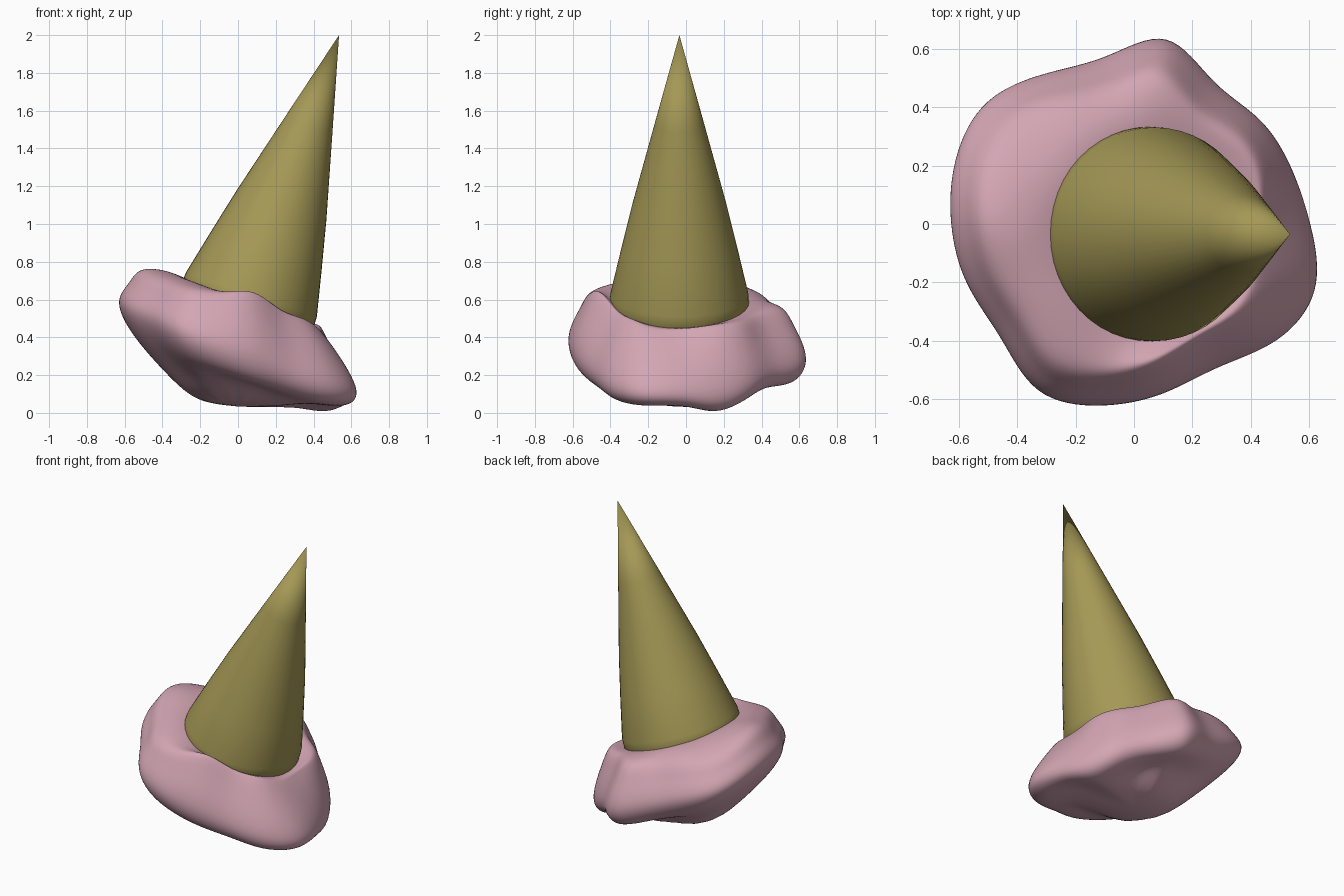
import bpy, bmesh, math
from mathutils import Vector

cube = bpy.data.objects.get("Cube")
if cube:
    bpy.data.objects.remove(cube)


def material(name, rgb):
    m = bpy.data.materials.new(name)
    m.use_nodes = True
    m.diffuse_color = (*rgb, 1)
    m.node_tree.nodes["Principled BSDF"].inputs["Base Color"].default_value = (*rgb, 1)
    return m


def loft(name, rings, mat, tip=None):
    """Skin equal-sized rings; close the ends with a cap, or a tip on the last."""
    bm = bmesh.new()
    loops = [[bm.verts.new(p) for p in ring] for ring in rings]
    n = len(loops[0])
    for a, b in zip(loops, loops[1:]):
        for i in range(n):
            j = (i + 1) % n
            bm.faces.new((a[i], a[j], b[j], b[i]))
    bm.faces.new(loops[0][::-1])
    if tip is None:
        bm.faces.new(loops[-1])
    else:
        top = bm.verts.new(tip)
        for i in range(n):
            bm.faces.new((loops[-1][i], loops[-1][(i + 1) % n], top))
    bmesh.ops.recalc_face_normals(bm, faces=bm.faces)
    mesh = bpy.data.meshes.new(name)
    bm.to_mesh(mesh)
    bm.free()
    mesh.materials.append(mat)
    for p in mesh.polygons:
        p.use_smooth = True
    ob = bpy.data.objects.new(name, mesh)
    bpy.context.scene.collection.objects.link(ob)
    return ob


def sharpen(values):
    """Exaggerate lumps so they survive subdivision."""
    n = len(values)
    return [v + 0.5 * (v - (values[i - 1] + values[(i + 1) % n]) / 2)
            for i, v in enumerate(values)]


pink = material("pink ice cream", (0.65, 0.38, 0.455))
wafer = material("golden wafer", (0.375, 0.315, 0.092))

# Lumpy scoop, every 20 degrees: outline radius, underside height,
# crest height, and how far out the crest sits
radius = sharpen([.60, .565, .555, .547, .638, .57, .59, .642, .636,
                  .615, .60, .588, .648, .62, .585, .564, .625, .655])
low = sharpen([.03, .0, .06, .12, .14, .20, .27, .34, .40,
               .42, .40, .36, .30, .22, .15, .10, .05, .03])
crest = sharpen([.43, .46, .48, .51, .56, .57, .61, .64, .72,
                 .76, .72, .69, .66, .64, .66, .54, .50, .43])
reach = [.71, .86, .88, .82, .84, .84, .86, .88, .88,
         .87, .87, .87, .87, .85, .82, .80, .75, .70]
rings = [[] for _ in range(8)]
for i, (r, lo, hi, out) in enumerate(zip(radius, low, crest, reach)):
    a = math.tau * i / len(radius)
    c, s = math.cos(a), math.sin(a)
    h = hi - lo
    section = [
        (0.2, 0.03),
        (0.62 * r, min(0.2, lo + 0.03)),
        (0.93 * r, lo - 0.01),
        (1.09 * r, lo + h * (0.34 - 0.18 * c)),
        ((0.6 * out + 0.42) * r, lo + h * 0.78),
        (out * r, hi + 0.02),
    ]
    for ring, (d, z) in zip(rings, section):
        ring.append((d * c, d * s, z))
    # Rim where the scoop meets the wafer, then the hidden middle
    for ring, d, drop in ((rings[6], 0.38, 0.0), (rings[7], 0.22, 0.05)):
        ring.append((0.06 + d * c, -0.03 + d * s, 0.595 - 0.4 * d * c - drop))
scoop = loft("ice_cream_scoop", rings, pink)
sub = scoop.modifiers.new("smooth_lumps", 'SUBSURF')
sub.levels = sub.render_levels = 3

# Tilted wafer cone, slightly bulged along its length
apex = Vector((0.535, -0.035, 2.0))
axis = Vector((-0.32, 0, -0.947)).normalized()
side = Vector((0, 1, 0))
across = axis.cross(side)
cone_rings = []
for dist, r in ((1.6, 0.372), (1.45, 0.366), (1.2, 0.309), (0.95, 0.25), (0.5, 0.132)):
    mid = apex + axis * dist
    cone_rings.append([mid + r * (math.cos(t) * side + math.sin(t) * across)
                       for t in (math.tau * k / 48 for k in range(48))])
loft("wafer_cone", cone_rings, wafer, tip=apex)
